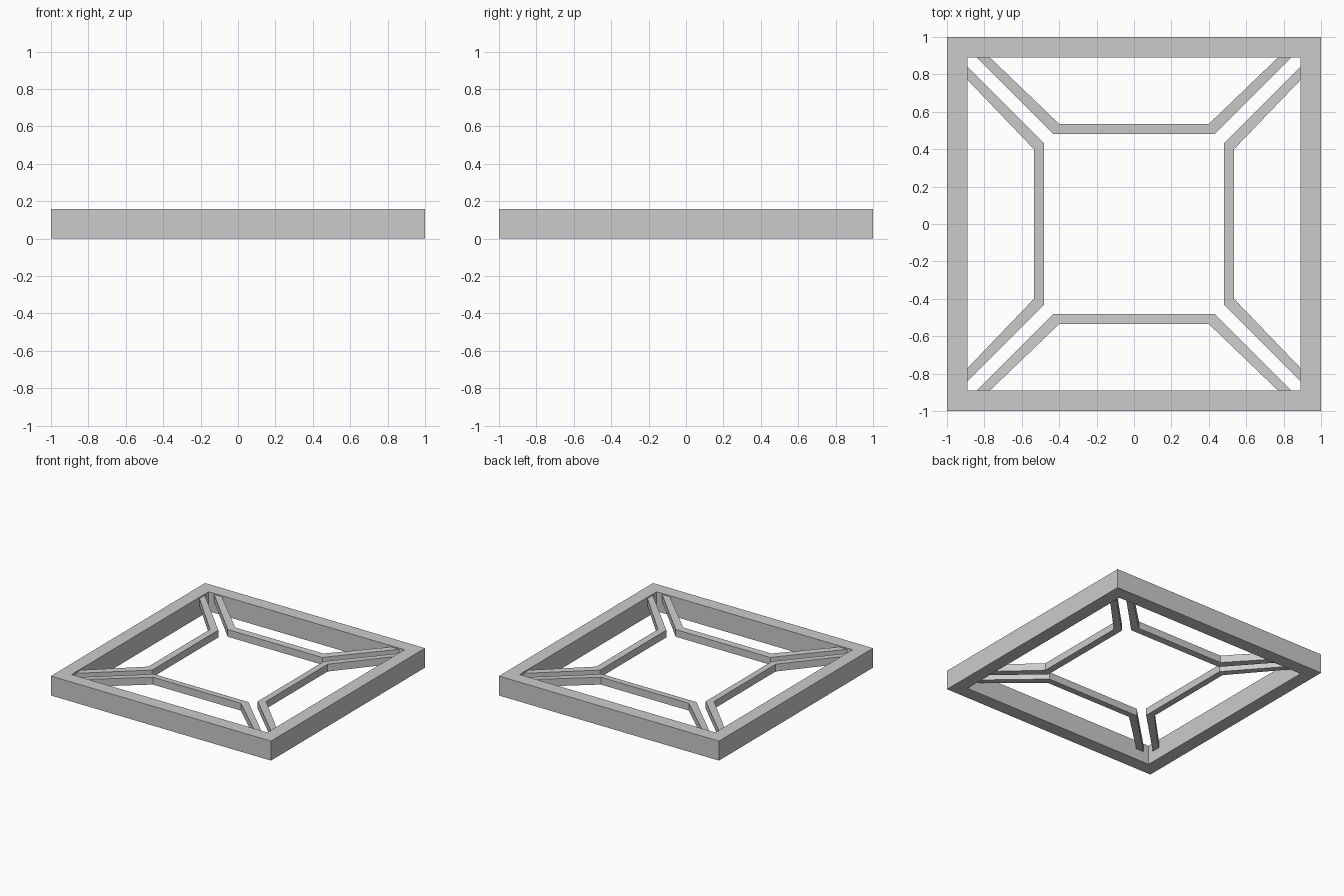
import bpy, bmesh, math
from mathutils import Matrix

cube = bpy.data.objects.get("Cube")
if cube:
    bpy.data.objects.remove(cube)

OUTER, INNER, FRAME_H = 1.0, 0.89, 0.16
BAR_H = 0.06

grey = bpy.data.materials.new("light_grey")
grey.use_nodes = True
colour = (0.6, 0.6, 0.6, 1)
grey.diffuse_color = colour
grey.node_tree.nodes["Principled BSDF"].inputs["Base Color"].default_value = colour


def strip_object(name, edge_a, edge_b, top, height, closed=False):
    """Solid strip between two matching paths; top(y) gives its upper height."""
    bm = bmesh.new()
    rings = []
    for a, b in zip(edge_a, edge_b):
        corners = [(a, 0), (b, 0), (b, height), (a, height)]
        rings.append([bm.verts.new((p[0], p[1], top(p[1]) - drop)) for p, drop in corners])
    count = len(rings)
    for i in range(count if closed else count - 1):
        r, s = rings[i], rings[(i + 1) % count]
        for k in range(4):
            m = (k + 1) % 4
            bm.faces.new((r[k], r[m], s[m], s[k]))
    if not closed:
        bm.faces.new(rings[0])
        bm.faces.new(rings[-1])
    bmesh.ops.recalc_face_normals(bm, faces=bm.faces)
    mesh = bpy.data.meshes.new(name)
    bm.to_mesh(mesh)
    bm.free()
    mesh.materials.append(grey)
    obj = bpy.data.objects.new(name, mesh)
    bpy.context.collection.objects.link(obj)
    return obj


def square(r):
    return [(-r, -r), (r, -r), (r, r), (-r, r)]


def mirrored(end, bend):
    """Path from wall to bend, across, and back to the wall."""
    return [(-end[0], end[1]), (-bend[0], bend[1]), bend, end]


# Outer square frame
strip_object("outer_frame", square(OUTER), square(INNER),
             lambda y: FRAME_H, FRAME_H, closed=True)

# Four bent support bars, dipping slightly toward the centre
near_edge = mirrored((0.84, INNER), (0.43, 0.48))
far_edge = mirrored((0.77, INNER), (0.40, 0.535))
for i, side in enumerate(("back", "right", "front", "left")):
    bar = strip_object(side + "_support_bar", near_edge, far_edge,
                       lambda y: 0.13 + 0.05 * (y - 0.48), BAR_H)
    bar.data.transform(Matrix.Rotation(i * math.pi / 2, 4, "Z"))
